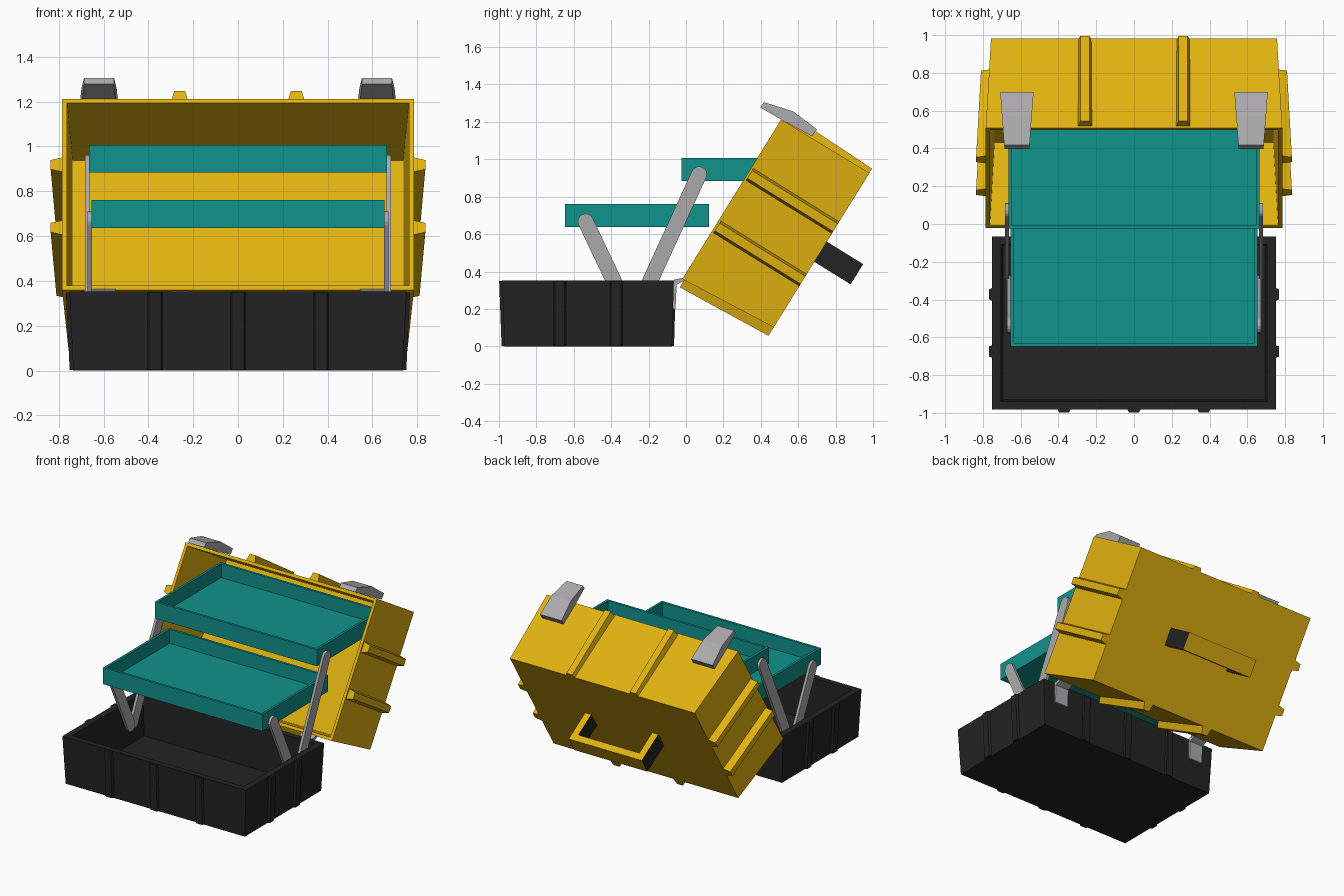
import bpy, bmesh, math
from mathutils import Vector

if "Cube" in bpy.data.objects:
    bpy.data.objects.remove(bpy.data.objects["Cube"])


def material(name, rgb):
    m = bpy.data.materials.new(name)
    m.diffuse_color = (*rgb, 1)
    m.use_nodes = True
    m.node_tree.nodes["Principled BSDF"].inputs["Base Color"].default_value = m.diffuse_color
    return m


YELLOW = material("yellow", (0.74, 0.44, 0.005))
BLACK = material("black", (0.017, 0.017, 0.017))
TEAL = material("teal", (0.005, 0.29, 0.26))
GREY = material("grey", (0.41, 0.40, 0.41))


def loft(name, loops, *mats):
    """Skin a row of equal point loops and cap both ends."""
    bm = bmesh.new()
    rings = [[bm.verts.new(p) for p in loop] for loop in loops]
    n = len(rings[0])
    for a, b in zip(rings, rings[1:]):
        for i in range(n):
            j = (i + 1) % n
            bm.faces.new((a[i], a[j], b[j], b[i]))
    bm.faces.new(rings[0])
    bm.faces.new(rings[-1])
    bmesh.ops.recalc_face_normals(bm, faces=bm.faces)
    me = bpy.data.meshes.new(name)
    bm.to_mesh(me)
    bm.free()
    for m in mats:
        me.materials.append(m)
    ob = bpy.data.objects.new(name, me)
    bpy.context.collection.objects.link(ob)
    return ob


def rect(hx, y0, y1, z):
    return [Vector(p) for p in ((-hx, y0, z), (hx, y0, z), (hx, y1, z), (-hx, y1, z))]


# lower box: open shell, walls widen upward
H = 0.353
loft("base_box", [rect(0.735, -0.97, -0.075, 0), rect(0.752, -0.983, -0.065, H),
                  rect(0.705, -0.94, -0.108, H), rect(0.69, -0.93, -0.115, 0.04)], BLACK)


def base_rib(name, bottom, top, along, out):
    along, out = Vector(along), Vector(out)
    loops = []
    for c in (bottom, top):
        c = Vector(c)
        loops.append([c - along * 0.038 - out * 0.01, c - along * 0.026 + out * 0.016,
                      c + along * 0.026 + out * 0.016, c + along * 0.038 - out * 0.01])
    loft(name, loops, BLACK)


for x in (-0.37, 0, 0.37):
    base_rib("base_front_rib", (x, -0.97, 0.002), (x, -0.983, H - 0.004), (1, 0, 0), (0, -1, 0))
    base_rib("base_back_rib", (x, -0.08, 0.002), (x, -0.07, H - 0.004), (1, 0, 0), (0, 1, 0))
for s in (-1, 1):
    for y in (-0.675, -0.373):
        base_rib("base_side_rib", (s * 0.735, y, 0.002), (s * 0.752, y, H - 0.004), (0, 1, 0), (s, 0, 0))


# lid, in its own frame: u runs from hinge to front rim, v runs outward from the opening
def L(x, u, v):
    return Vector((x, -0.02 + 0.527 * u + 0.85 * v, 0.36 + 0.85 * u - 0.527 * v))


D = 0.552


def lid_rect(v, inset=0):
    t = v / D
    hx, u0, u1 = 0.785 - 0.028 * t - inset, 0.038 * t + inset, 1.003 + 0.006 * t - inset
    return [L(-hx, u0, v), L(hx, u0, v), L(hx, u1, v), L(-hx, u1, v)]


loft("lid", [lid_rect(D), lid_rect(0), lid_rect(0, 0.022), lid_rect(0.495, 0.022)], YELLOW)

# lid ribs: trapezoid section, running along v
TRAP = ((-0.04, 0), (-0.024, 1), (0.024, 1), (0.04, 0))
for x in (-0.26, 0.26):
    loft("lid_front_rib", [[L(x + a, i if not k else o, v) for a, k in TRAP]
                           for v, i, o in ((0.012, 0.99, 1.052), (D, 0.99, 1.036))], YELLOW)
    loft("lid_hinge_rib", [[L(x + a, i if not k else o, v) for a, k in TRAP]
                           for v, i, o in ((0.012, 0.012, -0.045), (D, 0.05, -0.015))], YELLOW)
for s in (-1, 1):
    for u in (0.335, 0.665):
        loft("lid_side_rib", [[L(s * (o if k else i), u + a, v) for a, k in TRAP]
                              for v, i, o in ((0.012, 0.775, 0.836), (D, 0.745, 0.81))], YELLOW)

# carry handle: arch on the lid, black on the faces that look sideways
arch = [(-0.3, 0.54), (-0.3, 0.78), (0.3, 0.78), (0.3, 0.54),
        (0.25, 0.54), (0.25, 0.73), (-0.25, 0.73), (-0.25, 0.54)]
handle = loft("carry_handle", [[L(x, u, v) for x, v in arch] for u in (0.45, 0.577)], YELLOW, BLACK)
for f in handle.data.polygons:
    f.material_index = int(abs(f.normal.x) > 0.7)

# latches: bent plate, narrower toward the free tip
LATCH = ((0.396, 1.278), (0.417, 1.305), (0.572, 1.257), (0.70, 1.16), (0.674, 1.123), (0.513, 1.21))
for s in (-1, 1):
    loft("latch", [[(s * 0.62 + e * (0.066 + (y - 0.4) * 0.075), y, z) for y, z in LATCH]
                   for e in (-1, 1)], GREY)
    # hinge: leaf on the back of the base with a knuckle reaching the lid
    prof = ((-0.085, 0.2), (-0.056, 0.2), (-0.05, 0.33), (-0.008, 0.35), (-0.012, 0.366), (-0.065, 0.356))
    loft("hinge", [[(s * 0.6 + e * 0.055, y, z) for y, z in prof] for e in (-1, 1)], GREY)


# trays
def tray(name, hx, y0, y1, z0, z1):
    t = 0.018
    loft(name, [rect(hx, y0, y1, z0), rect(hx, y0, y1, z1),
                rect(hx - t, y0 + t, y1 - t, z1), rect(hx - t, y0 + t, y1 - t, z0 + 0.02)], TEAL)


tray("lower_tray", 0.653, -0.648, 0.122, 0.637, 0.76)
tray("upper_tray", 0.664, -0.025, 0.745, 0.884, 1.007)


# lift arms: flat bars with round ends
def arm(name, x0, x1, low, high):
    a, b = Vector(low), Vector(high)
    ang = math.atan2(b.y - a.y, b.x - a.x)
    pts = []
    for c, start in ((b, ang - math.pi / 2), (a, ang + math.pi / 2)):
        for i in range(9):
            q = start + math.pi * i / 8
            pts.append((c.x + 0.042 * math.cos(q), c.y + 0.042 * math.sin(q)))
    loft(name, [[(x, y, z) for y, z in pts] for x in (x0, x1)], GREY)


for s in (-1, 1):
    arm("lower_arm", s * 0.652, s * 0.672, (-0.315, 0.2), (-0.537, 0.668))
    arm("upper_arm", s * 0.663, s * 0.683, (-0.26, 0.2), (0.07, 0.92))
